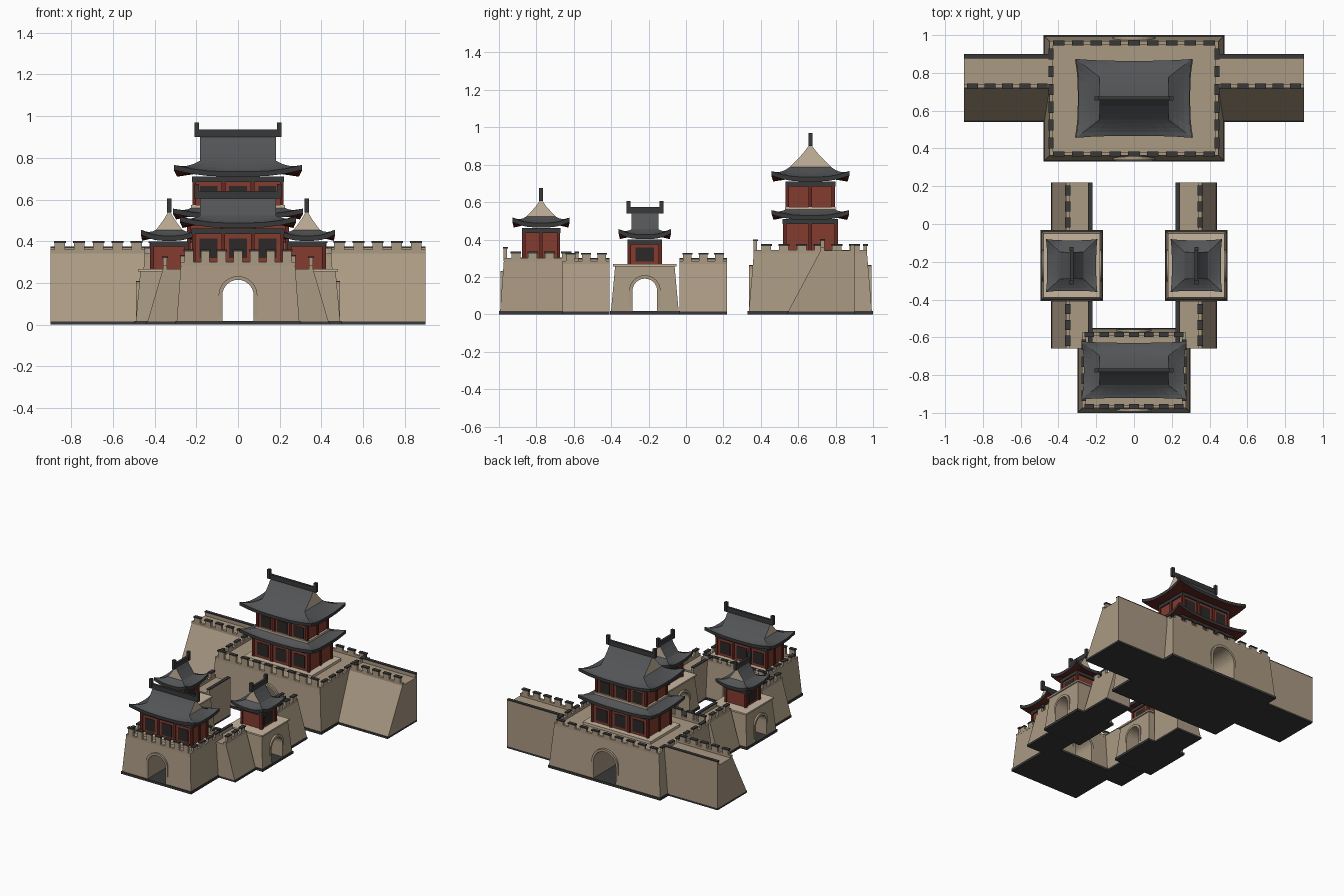
import bpy, bmesh
from math import pi, sin, cos
from mathutils import Matrix, Vector

if "Cube" in bpy.data.objects:
    bpy.data.objects.remove(bpy.data.objects["Cube"])

def mat(name, *c):
    m = bpy.data.materials.new(name)
    m.diffuse_color = (*c, 1)
    m.use_nodes = True
    m.node_tree.nodes["Principled BSDF"].inputs["Base Color"].default_value = m.diffuse_color
    return m

STONE = mat("stone", .40, .32, .225)
PALE = mat("pale_plaster", .58, .47, .35)
SLATE = mat("slate", .085, .09, .095)
DARK = mat("dark_trim", .04, .04, .042)
RED = mat("red_wood", .23, .045, .03)
WINE = mat("dark_red_wood", .13, .022, .015)
PANEL = mat("window_panel", .025, .022, .02)
I = Matrix.Identity(4)
FLIP = Matrix.Diagonal((-1, 1, 1, 1))
T = lambda x, y, z=0: Matrix.Translation((x, y, z))
TURN = Matrix.Rotation(pi / 2, 4, 'Z')

def mesh(name, verts, faces, mats, M=I, idx=None):
    me = bpy.data.meshes.new(name)
    me.from_pydata([M @ Vector(v) for v in verts], [], faces)
    for m in mats:
        me.materials.append(m)
    if idx:
        me.polygons.foreach_set("material_index", idx)
    bm = bmesh.new()
    bm.from_mesh(me)
    bmesh.ops.recalc_face_normals(bm, faces=bm.faces)
    bm.to_mesh(me)
    bm.free()
    ob = bpy.data.objects.new(name, me)
    bpy.context.collection.objects.link(ob)
    return ob

def boxes(name, items, m, M=I):
    """Each item is (x0, x1, y0, y1, z0, z1)."""
    v, f = [], []
    for x0, x1, y0, y1, z0, z1 in items:
        b = len(v)
        v += [(x, y, z) for z in (z0, z1) for x, y in ((x0, y0), (x1, y0), (x1, y1), (x0, y1))]
        f += [tuple(b + i for i in q) for q in ((0, 1, 2, 3), (4, 5, 6, 7), (0, 1, 5, 4),
                                               (1, 2, 6, 5), (2, 3, 7, 6), (3, 0, 4, 7))]
    return mesh(name, v, f, [m], M)

def prism(name, pts, a, b, mats, M=I, cap=0):
    """Extrude a (y, z) outline along x."""
    n = len(pts)
    v = [(x, y, z) for x in (a, b) for y, z in pts]
    f = [(i, (i + 1) % n, n + (i + 1) % n, n + i) for i in range(n)]
    f += [tuple(range(n)), tuple(range(n, 2 * n))]
    return mesh(name, v, f, mats, M, [0] * n + [cap] * 2)

def arch(r, spring, z0):
    return [(-r, z0)] + [(-r * cos(pi * i / 16), spring + r * sin(pi * i / 16)) for i in range(17)] + [(r, z0)]

def merlons(name, a, b, y0, y1, zb, zt, n, M=I):
    """Row of capped merlons along local x."""
    p = (b - a) / n
    c = [a + p * (i + .5) for i in range(n)]
    w = p * .27
    boxes(name, [(x - w, x + w, y0, y1, zb, zt - .009) for x in c], STONE, M)
    boxes(name + "_caps", [(x - w - .004, x + w + .004, y0 - .004, y1 + .004, zt - .009, zt) for x in c], DARK, M)

def gate_base(name, M, hx, hy, h, inset, r, spring):
    """Battered block with a vaulted passage along local y."""
    boxes(name + "_plinth", [(-hx, hx, -hy, hy, 0, .018)], DARK, M)
    bx, by = hx - .006, hy - .006
    v = [(sx * (bx - k * inset), sy * (by - k * inset), (.016, h)[k]) for k in (0, 1)
         for sx, sy in ((-1, -1), (1, -1), (1, 1), (-1, 1))]
    f = [(0, 1, 2, 3), (4, 5, 6, 7), (0, 1, 5, 4), (1, 2, 6, 5), (2, 3, 7, 6), (3, 0, 4, 7)]
    block = mesh(name + "_block", v, f, [STONE], M)
    MT = M @ TURN
    cutter = prism("passage_cutter", arch(r, spring, -.05), -1.2 * hy, 1.2 * hy, [STONE], MT)
    mod = block.modifiers.new("passage", 'BOOLEAN')
    mod.operation, mod.solver, mod.object = 'DIFFERENCE', 'EXACT', cutter
    dg = bpy.context.evaluated_depsgraph_get()
    cut = bpy.data.meshes.new_from_object(block.evaluated_get(dg))
    block.modifiers.clear()
    block.data = cut
    bpy.data.objects.remove(cutter)
    # arch surrounds standing proud of the leaning wall
    outer, inner = arch(r + .018, spring, .018), arch(r, spring, .018)
    for s in (-1, 1):
        prism(name + "_arch_surround", outer + inner[::-1], s * (hy - .04), s * (hy - .008), [STONE], MT)

def parapet(name, M, hx, hy, z, band, top, front_top, nx, ny):
    t = .018
    boxes(name + "_parapet", [(-hx, hx, -hy, t - hy, z, band), (-hx, hx, hy - t, hy, z, band),
                              (-hx, t - hx, -hy, hy, z, band), (hx - t, hx, -hy, hy, z, band)], STONE, M)
    merlons(name + "_front_merlons", -hx, hx, -hy, t - hy, band, front_top, nx, M)
    merlons(name + "_back_merlons", -hx, hx, hy - t, hy, band, top, nx, M)
    for s in (-1, 1):
        merlons(name + "_side_merlons", .02 - hy, hy - .02, s * hx - t / 2 - s * t / 2,
                s * hx + t / 2 - s * t / 2, band, top, ny, M @ TURN)

def eaves(name, M, outer, inner, z0, z1, lift, under):
    """Concave hipped skirt with upswept corners."""
    n = 8
    uv = []
    for k in range(4):
        for i in range(n):
            t = 2 * i / n - 1
            uv.append([(t, -1), (1, t), (-t, 1), (-1, -t)][k])
    def ring(hx, hy, z, q):
        out = []
        for u, w in uv:
            c = min(abs(u), abs(w)) ** 3 * q
            out.append((u * hx * (1 + .05 * c), w * hy * (1 + .05 * c), z + lift * c))
        return out
    ox, oy = outer[0] * .96, outer[1] * .96
    rings = [ring(*under, z0 + .012, 0), ring(ox, oy, z0, 1)]
    for s in (0, .25, .5, .75, 1):
        rings.append(ring(ox + (inner[0] - ox) * s, oy + (inner[1] - oy) * s,
                          z0 + .024 + (z1 - z0 - .024) * s ** 1.35, (1 - s) ** 2))
    N = 4 * n
    v = [p for r in rings for p in r]
    f, idx = [], []
    for k in range(len(rings) - 1):
        for i in range(N):
            j = (i + 1) % N
            f.append((k * N + i, k * N + j, k * N + N + j, k * N + N + i))
            idx.append((2, 1, 0, 0, 0, 0)[k])
    f += [tuple(range(N)), tuple(range(len(v) - N, len(v)))]
    mesh(name, v, f, [SLATE, DARK, WINE], M, idx + [2, 0])

def storey(name, M, hx, hy, z0, z1, bays, ends):
    """Timber storey with posts, window panels and a head beam."""
    boxes(name + "_walls", [(-hx, hx, -hy, hy, z0, z1)], RED, M)
    boxes(name + "_beam", [(-hx - .01, hx + .01, -hy - .01, hy + .01, z1 - .016, z1 + .01)], DARK, M)
    w, h, p = 2 * hx / bays, z1 - z0, .009
    posts = [(-hx + i * w, s * hy) for i in range(bays + 1) for s in (-1, 1)]
    posts += [(s * hx, -hy + 2 * hy * i / ends) for i in range(1, ends) for s in (-1, 1)]
    boxes(name + "_posts", [(x - p, x + p, y - p, y + p, z0, z1) for x, y in posts], WINE, M)
    mids = [-hx + (i + .5) * w for i in range(bays)]
    boxes(name + "_windows", [(x - w * .3, x + w * .3, -hy - .004, hy + .004, z0 + h * .12, z0 + h * .74)
                              for x in mids], PANEL, M)

def hall_roof(name, M, outer, body, gx, gw, z0, zg, apex, top, lift):
    """Hip-and-gable roof, ridge along local x."""
    eaves(name + "_eaves", M, outer, (gx, gw), z0, zg, lift, body)
    d = apex - zg
    half = [(gw, zg), (gw * .7, zg + d * .26), (gw * .36, zg + d * .58)]
    prof = half + [(0, apex)] + [(-y, z) for y, z in half[::-1]]
    prism(name + "_gable", prof, -gx, gx, [SLATE, PALE], M, 1)
    r = gx + .016
    boxes(name + "_ridge", [(-r, r, -.009, .009, apex - .012, apex + .024)], DARK, M)
    boxes(name + "_ridge_ends", [(s * r - .011, s * r + .011, -.011, .011, apex - .012, top) for s in (-1, 1)], DARK, M)

def curtain_wall(name, M, a, b, foot, crest, back, z, n):
    """Rampart along local x, sloped toward local -y."""
    boxes(name + "_plinth", [(a, b, foot, back, 0, .015)], DARK, M)
    prism(name, [(foot + .006, .015), (crest, z), (back, z), (back, .015)], a, b, [STONE], M)
    boxes(name + "_back_parapet", [(a, b, back - .02, back, z, z + .026)], STONE, M)
    boxes(name + "_back_coping", [(a, b, back - .024, back, z + .026, z + .034)], DARK, M)
    boxes(name + "_parapet", [(a, b, crest, crest + .02, z, z + .018)], STONE, M)
    merlons(name + "_merlons", a, b, crest, crest + .02, z + .018, z + .06, n, M)

# main gate: block, two-storey hall
A = T(0, .665)
gate_base("main_gate", A, .48, .335, .325, .026, .095, .15)
parapet("main_gate", A, .448, .303, .325, .343, .375, .40, 9, 6)
boxes("main_hall_slab", [(-.29, .29, -.18, .18, .325, .345)], PALE, A)
storey("main_hall_lower", A, .235, .138, .345, .50, 3, 2)
eaves("main_hall_skirt_roof", A, (.31, .205), (.215, .125), .505, .565, .028, (.235, .138))
boxes("main_hall_balcony", [(-.225, .225, -.135, .135, .558, .574)], PALE, A)
storey("main_hall_upper", A, .21, .123, .565, .70, 3, 2)
hall_roof("main_hall_roof", A, (.305, .207), (.21, .123), .182, .112, .71, .787, .912, .97, .032)

# front gate: block and single hall
B = T(0, -.775)
gate_base("front_gate", B, .30, .225, .285, .02, .075, .14)
parapet("front_gate", B, .275, .2, .285, .301, .335, .36, 7, 4)
boxes("front_hall_slab", [(-.25, .25, -.125, .125, .285, .303)], PALE, B)
storey("front_hall", B, .212, .093, .303, .452, 3, 2)
hall_roof("front_hall_roof", B, (.277, .152), (.212, .093), .182, .078, .464, .523, .617, .675, .03)

# side gates and flanking ramparts, mirrored left and right
for side, F in (("right", I), ("left", FLIP)):
    S = F @ T(.33, -.22) @ TURN
    g = side + "_gate"
    gate_base(g, S, .187, .166, .258, .022, .066, .125)
    boxes(g + "_coping", [(-.17, .17, -.149, .149, .256, .268)], PALE, S)
    storey(side + "_hall", S, .083, .083, .268, .39, 1, 1)
    hall_roof(side + "_hall_roof", S, (.139, .135), (.083, .083), .072, .063, .402, .455, .55, .605, .03)
    curtain_wall(side + "_front_rampart", F @ TURN, -.66, -.408, -.44, -.36, -.22, .268, 3)
    curtain_wall(side + "_rear_rampart", F @ TURN, -.035, .22, -.44, -.36, -.22, .268, 3)
    curtain_wall(side + "_wing_rampart", F, .44, .9, .54, .72, .9, .342, 5)
